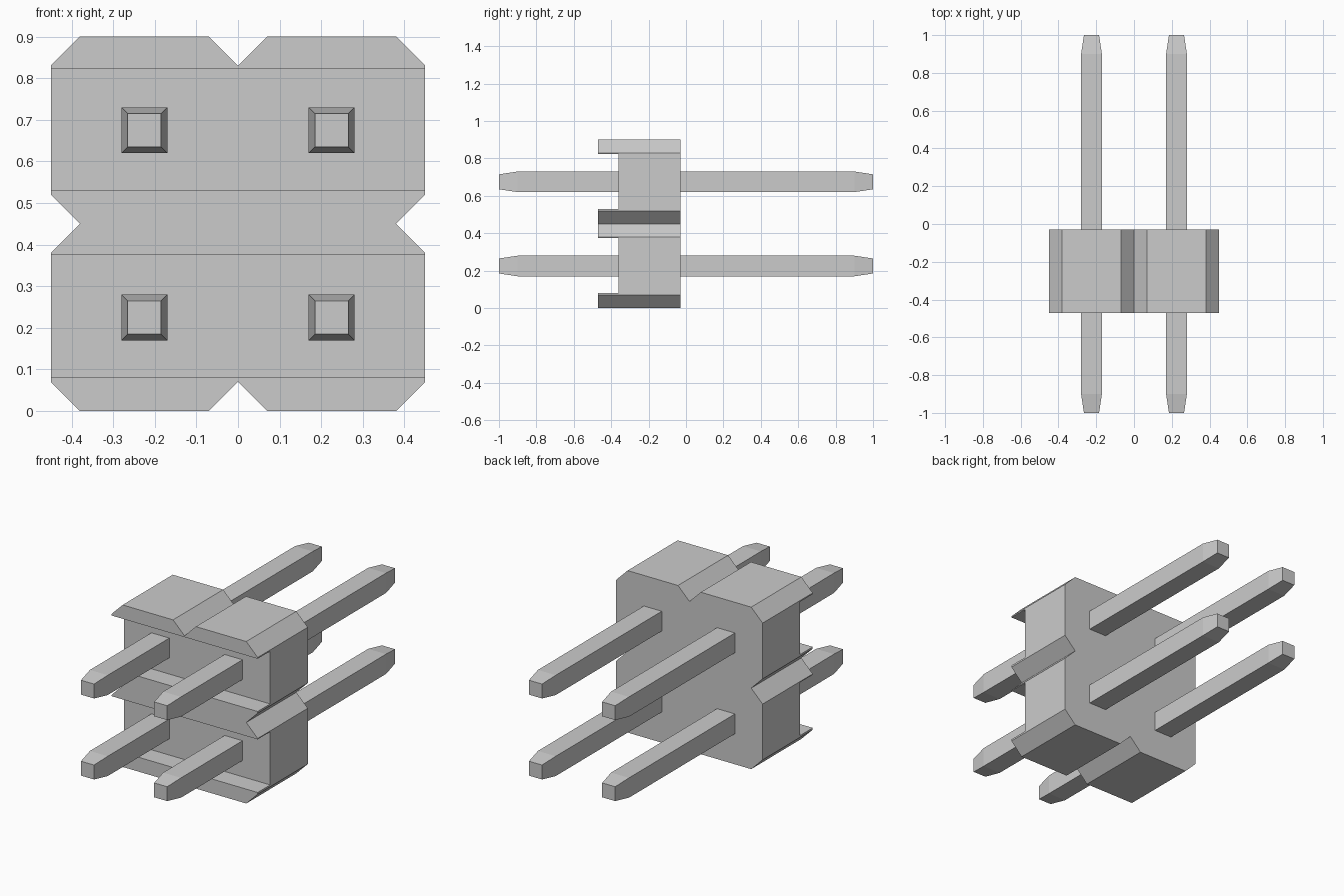
import bpy
import bmesh

cube = bpy.data.objects.get("Cube")
if cube:
    bpy.data.objects.remove(cube, do_unlink=True)

grey = bpy.data.materials.new("neutral_grey")
grey.use_nodes = True
grey.diffuse_color = (0.6, 0.6, 0.6, 1)
grey.node_tree.nodes["Principled BSDF"].inputs["Base Color"].default_value = (0.6, 0.6, 0.6, 1)


def loft(name, sections):
    """Join matching (x, z) outlines placed at successive y positions."""
    bm = bmesh.new()
    rings = [[bm.verts.new((x, y, z)) for x, z in pts] for y, pts in sections]
    for a, b in zip(rings, rings[1:]):
        for i in range(len(a)):
            j = (i + 1) % len(a)
            bm.faces.new((a[i], a[j], b[j], b[i]))
    bm.faces.new(rings[0])
    bm.faces.new(rings[-1])
    bmesh.ops.recalc_face_normals(bm, faces=bm.faces)
    mesh = bpy.data.meshes.new(name)
    bm.to_mesh(mesh)
    bm.free()
    mesh.materials.append(grey)
    obj = bpy.data.objects.new(name, mesh)
    bpy.context.collection.objects.link(obj)
    return obj


def rect(x, z, w, h):
    return [(x - w, z - h), (x + w, z - h), (x + w, z + h), (x - w, z + h)]


# Housing: two-by-two block with chamfered corners and V notches
half, cham, mid = 0.45, 0.07, 0.45
quarter = [(half - cham, half), (half, half - cham), (half, cham)]
right_top = [(0, half - cham), (cham, half)] + quarter + [(half - cham, 0)]
right = right_top + [(x, -z) for x, z in reversed(right_top[:-1])]
outline = right + [(-x, z) for x, z in reversed(right[1:-1])]
housing = loft("housing", [(y, [(x, z + mid) for x, z in outline])
                           for y in (-0.47, -0.03)])

# Two horizontal channels in the front, leaving three ribs
for i, (low, high) in enumerate(((0.08, 0.375), (0.53, 0.823))):
    shape = rect(0, (low + high) / 2, 0.6, (high - low) / 2)
    cutter = loft(f"channel_cutter_{i + 1}", [(-0.6, shape), (-0.36, shape)])
    cutter.hide_render = True
    cutter.hide_viewport = True
    cut = housing.modifiers.new("channel", "BOOLEAN")
    cut.operation = "DIFFERENCE"
    cut.solver = "EXACT"
    cut.object = cutter

# Bake the cuts and drop the cutters
bpy.context.view_layer.update()
graph = bpy.context.evaluated_depsgraph_get()
baked = bpy.data.meshes.new_from_object(housing.evaluated_get(graph))
cutters = [m.object for m in housing.modifiers]
housing.modifiers.clear()
housing.data = baked
for cutter in cutters:
    bpy.data.objects.remove(cutter, do_unlink=True)

# Square pins with tapered tips
for row, z in (("lower", 0.225), ("upper", 0.675)):
    for side, x in (("right", -0.225), ("left", 0.225)):
        loft(f"{row}_{side}_pin", [(y, rect(x, z, w, w)) for y, w in
                                   ((-1, 0.04), (-0.9, 0.055), (0.9, 0.055), (1, 0.04))])
